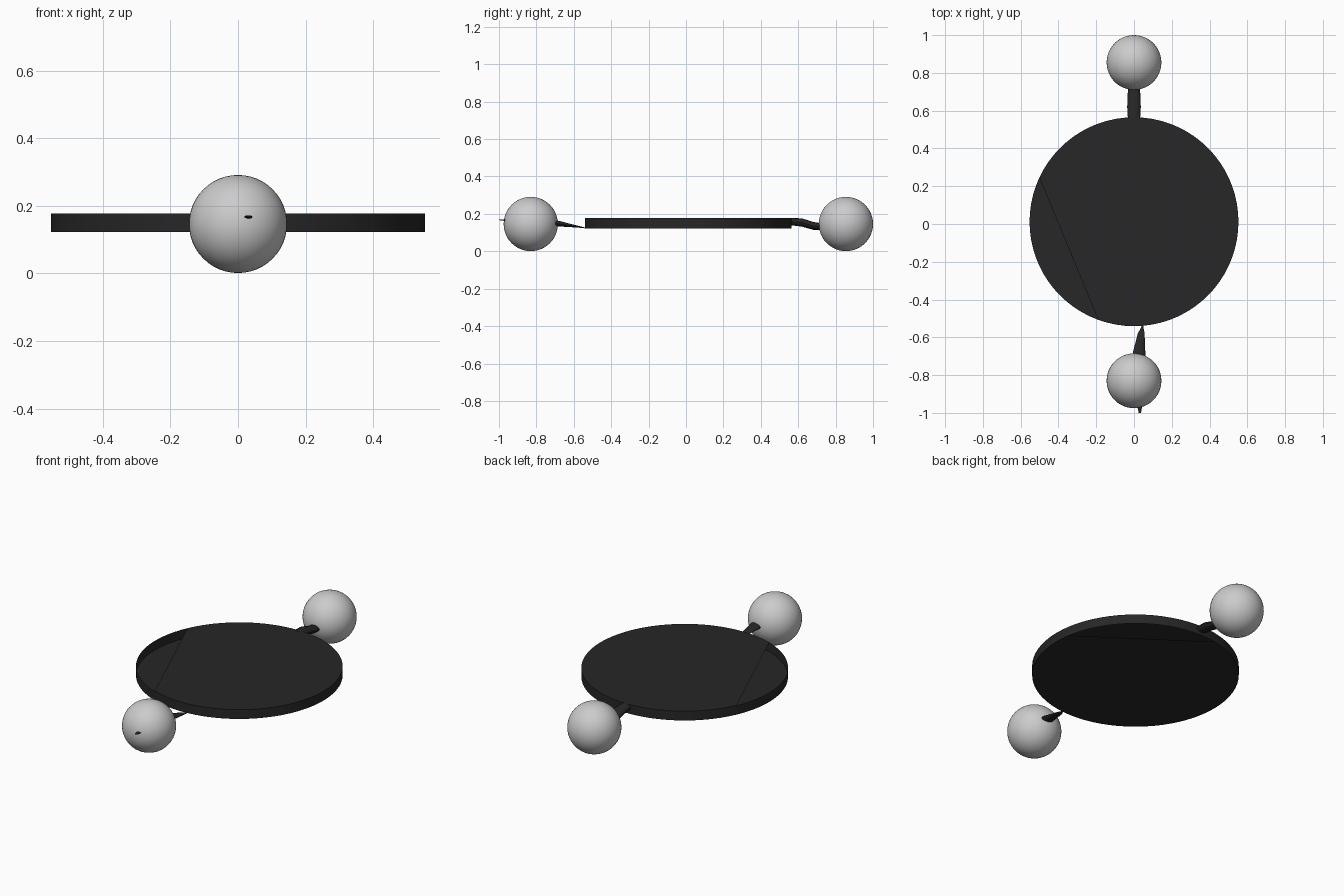
import bpy, bmesh, math
from mathutils import Vector

if "Cube" in bpy.data.objects:
    bpy.data.objects.remove(bpy.data.objects["Cube"])

dark = bpy.data.materials.new("dark")
dark.diffuse_color = (0.02, 0.02, 0.02, 1)
dark.use_nodes = True
dark.node_tree.nodes["Principled BSDF"].inputs["Base Color"].default_value = dark.diffuse_color


def finish(bm, name, mat=None, smooth=True):
    me = bpy.data.meshes.new(name)
    bm.to_mesh(me)
    bm.free()
    ob = bpy.data.objects.new(name, me)
    bpy.context.collection.objects.link(ob)
    if mat:
        me.materials.append(mat)
    if smooth:
        bpy.ops.object.select_all(action='DESELECT')
        ob.select_set(True)
        bpy.context.view_layer.objects.active = ob
        bpy.ops.object.shade_smooth_by_angle(angle=math.radians(35))
    return ob


def ball(name, y):
    bm = bmesh.new()
    bmesh.ops.create_uvsphere(bm, u_segments=48, v_segments=24, radius=0.145)
    bmesh.ops.translate(bm, verts=bm.verts, vec=Vector((0, y, 0.146)))
    finish(bm, name)


def loft(name, rings, n=12):
    # each ring: centre x, y, z and half width, half height
    bm = bmesh.new()
    loops = []
    for x, y, z, w, h in rings:
        loops.append([bm.verts.new((x + w * math.cos(2 * math.pi * i / n), y,
                                    z + h * math.sin(2 * math.pi * i / n)))
                      for i in range(n)])
    for a, b in zip(loops, loops[1:]):
        for i in range(n):
            j = (i + 1) % n
            bm.faces.new((a[i], a[j], b[j], b[i]))
    bm.faces.new(loops[0])
    bm.faces.new(loops[-1])
    bmesh.ops.recalc_face_normals(bm, faces=bm.faces)
    finish(bm, name, dark)


# hollow disc: each cap stops at a chord, leaving a segment open
N, R, CY = 72, 0.553, 0.012
bm = bmesh.new()
low, high = [[bm.verts.new((R * math.cos(2 * math.pi * i / N),
                            CY + R * math.sin(2 * math.pi * i / N), z))
              for i in range(N)] for z in (0.122, 0.177)]
for i in range(N):
    j = (i + 1) % N
    bm.faces.new((low[i], low[j], high[j], high[i]))
step = 360 / N
bm.faces.new([v for i, v in enumerate(high) if not 156 < i * step < 247])
bm.faces.new([v for i, v in enumerate(low) if not 13 < i * step < 97][::-1])
finish(bm, "disc", dark)

# end balls
ball("back_ball", 0.855)
ball("front_ball", -0.83)

# connecting stalks
loft("back_stalk", [(0, 0.55, 0.160, 0.032, 0.019),
                    (0, 0.62, 0.154, 0.036, 0.022),
                    (0, 0.68, 0.136, 0.034, 0.021),
                    (0, 0.74, 0.130, 0.030, 0.018)])
loft("front_stalk", [(0.045, -0.54, 0.125, 0.004, 0.002),
                     (0.038, -0.58, 0.132, 0.018, 0.005),
                     (0.027, -0.68, 0.148, 0.033, 0.015),
                     (0.027, -0.80, 0.155, 0.034, 0.018),
                     (0.029, -0.90, 0.162, 0.025, 0.010),
                     (0.031, -1.00, 0.169, 0.006, 0.002)])
